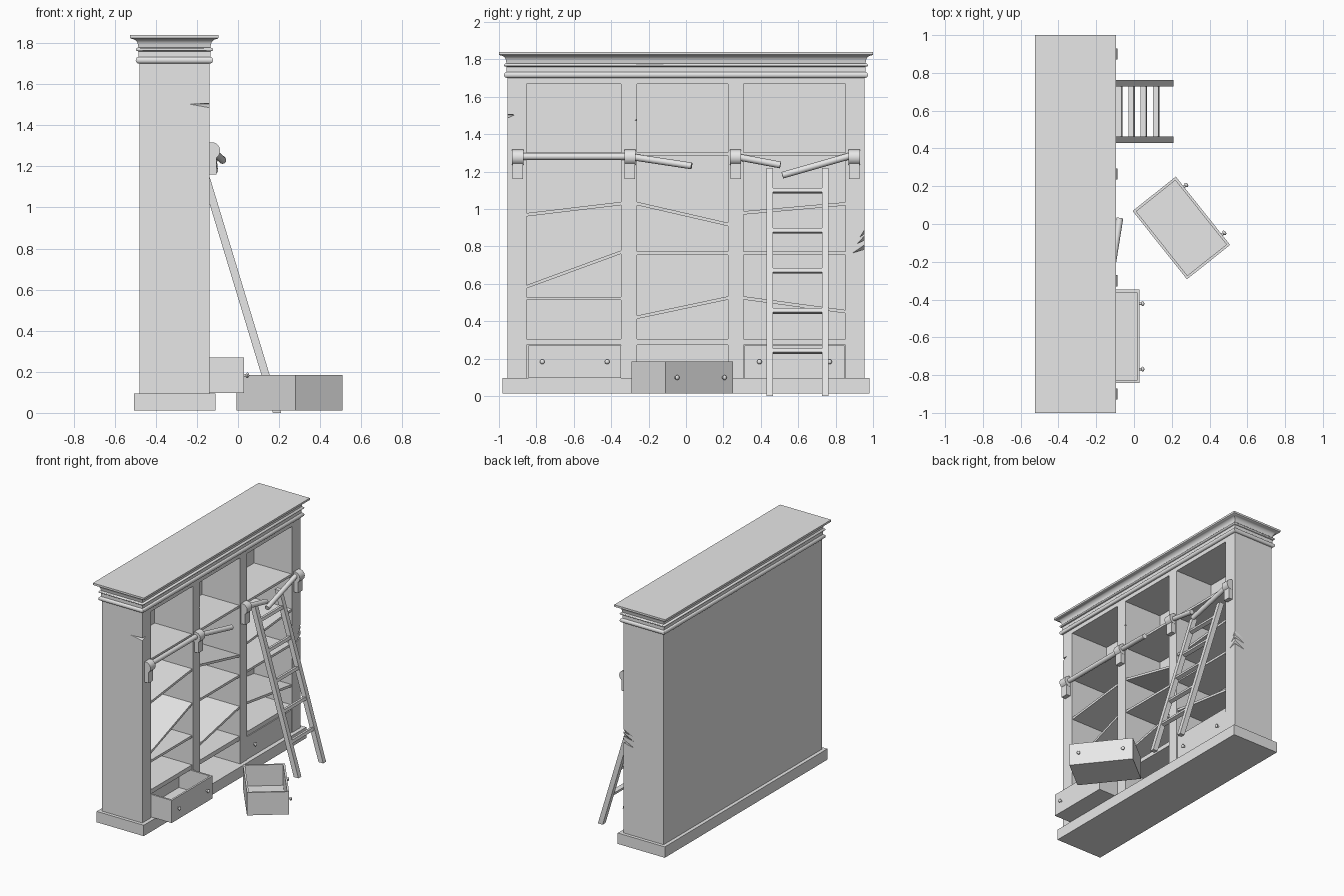
import bpy, bmesh, math
from mathutils import Vector, Matrix

cube = bpy.data.objects.get("Cube")
if cube:
    bpy.data.objects.remove(cube, do_unlink=True)

grey = bpy.data.materials.new("plain grey")
grey.use_nodes = True
grey.diffuse_color = (0.8, 0.8, 0.8, 1)
grey.node_tree.nodes["Principled BSDF"].inputs["Base Color"].default_value = (0.8, 0.8, 0.8, 1)


def finish(name, bm, smooth=False):
    bmesh.ops.recalc_face_normals(bm, faces=bm.faces)
    mesh = bpy.data.meshes.new(name)
    bm.to_mesh(mesh)
    bm.free()
    mesh.materials.append(grey)
    ob = bpy.data.objects.new(name, mesh)
    bpy.context.collection.objects.link(ob)
    if smooth:
        bpy.ops.object.select_all(action='DESELECT')
        ob.select_set(True)
        bpy.context.view_layer.objects.active = ob
        bpy.ops.object.shade_smooth_by_angle(angle=math.radians(35))
    return ob


def add_box(bm, lo, hi):
    lo, hi = Vector(lo), Vector(hi)
    m = Matrix.Translation((lo + hi) / 2) @ Matrix.Diagonal((hi - lo).to_4d())
    m[3][3] = 1
    bmesh.ops.create_cube(bm, size=1, matrix=m)


def box(name, lo, hi):
    bm = bmesh.new()
    add_box(bm, lo, hi)
    return finish(name, bm)


def add_rod(bm, a, b, r, sides=16):
    a, b = Vector(a), Vector(b)
    d = b - a
    m = Matrix.Translation((a + b) / 2) @ d.to_track_quat('Z', 'Y').to_matrix().to_4x4()
    bmesh.ops.create_cone(bm, cap_ends=True, segments=sides, radius1=r, radius2=r,
                          depth=d.length, matrix=m)


def rod(name, a, b, r):
    bm = bmesh.new()
    add_rod(bm, a, b, r)
    return finish(name, bm, True)


BACK, FRONT, SIDE = -0.48, -0.139, 0.955
BASE_TOP, OPEN_TOP, BODY_TOP = 0.095, 1.668, 1.70
BAYS = [(-0.853, -0.347), (-0.262, 0.225), (0.308, 0.852)]

# Carcass: plinth, back, header, uprights
box("plinth", (-0.507, -0.98, 0.012), (-0.11, 0.98, BASE_TOP))
box("back_panel", (BACK, -SIDE, BASE_TOP), (-0.46, SIDE, BODY_TOP))
box("header", (-0.46, -SIDE, OPEN_TOP), (FRONT, SIDE, BODY_TOP))
edges = [-SIDE] + [y for bay in BAYS for y in bay] + [SIDE]
names = ["right_side", "right_divider", "left_divider", "left_side"]
uprights = {n: box(n, (-0.46, edges[2 * i], BASE_TOP), (FRONT, edges[2 * i + 1], OPEN_TOP))
            for i, n in enumerate(names)}

# Cornice: rectangle swept through a moulding profile of (outset, height)
profile = [(0, 1.70)]
for z, r in ((1.717, 0.016), (1.769, 0.009)):
    for k in range(9):
        a = math.pi * (k / 8 - 0.5)
        profile.append((0.004 + 0.014 * math.cos(a), z + r * math.sin(a)))
for k in range(7):
    a = math.pi / 2 * k / 6
    profile.append((0.006 + 0.03 * (1 - math.cos(a)), 1.785 + 0.035 * math.sin(a)))
profile += [(0.045, 1.825), (0.045, 1.84)]
bm = bmesh.new()
rings = []
for d, z in profile:
    x0, x1, y = BACK - d, FRONT + d, SIDE + d
    rings.append([bm.verts.new(p) for p in ((x0, -y, z), (x1, -y, z), (x1, y, z), (x0, y, z))])
for a, b in zip(rings, rings[1:]):
    for i in range(4):
        j = (i + 1) % 4
        bm.faces.new((a[i], a[j], b[j], b[i]))
bm.faces.new(rings[0])
bm.faces.new(rings[-1])
finish("cornice", bm, True)


# Shelves, some fallen at one end: bottom heights at right and left ends
def shelf(name, bay, z0, z1, thick=0.018):
    bm = bmesh.new()
    add_box(bm, (-0.46, bay[0], 0), (FRONT - 0.006, bay[1], thick))
    for v in bm.verts:
        v.co.z += z0 if v.co.y < sum(bay) / 2 else z1
    finish(name, bm)


SHELVES = [[(0.96, 1.02), (0.575, 0.76), (0.512, 0.512)],
           [(1.02, 0.908), (0.755, 0.755), (0.412, 0.515)],
           [(0.97, 1.018), (0.755, 0.755), (0.515, 0.442)]]
for b, (bay, levels) in enumerate(zip(BAYS, SHELVES)):
    shelf(f"drawer_rail_{b}", bay, 0.272, 0.272, 0.033)
    shelf(f"top_shelf_{b}", bay, 1.285, 1.285)
    for i, (z0, z1) in enumerate(levels):
        shelf(f"shelf_{b}_{i}", bay, z0, z1)


# Drawers: open boxes whose front faces local +x, with two knobs
def drawer(name, width, depth, height, front_centre, turn=0):
    bm = bmesh.new()
    w, t = width / 2, 0.014
    add_box(bm, (-depth, -w, 0), (0, w, t))
    add_box(bm, (-t, -w, t), (0, w, height))
    add_box(bm, (-depth, -w, t), (t - depth, w, height))
    for s in (-1, 1):
        ya, yb = sorted((s * w, s * (w - t)))
        add_box(bm, (t - depth, ya, t), (-t, yb, height))
        y, z = s * w * 0.7, height * 0.5
        add_rod(bm, (-0.002, y, z), (0.012, y, z), 0.007, 12)
        bmesh.ops.create_uvsphere(bm, u_segments=12, v_segments=8, radius=0.013,
                                  matrix=Matrix.Translation((0.016, y, z)) @ Matrix.Diagonal((0.7, 1, 1, 1)))
    bm.transform(Matrix.Translation(front_centre) @ Matrix.Rotation(turn, 4, 'Z'))
    finish(name, bm, True)


drawer("open_drawer", 0.495, 0.29, 0.172, (0.03, -0.595, 0.097))
drawer("closed_drawer", 0.535, 0.29, 0.172, (FRONT - 0.002, 0.58, 0.097))
drawer("fallen_drawer", 0.462, 0.292, 0.173, (0.365, 0.07, 0.012), math.radians(38.5))

# Ladder rail brackets: collar with a tongue below
RX, RZ = -0.128, 1.28
for i, y in enumerate((-0.9, -0.3, 0.265, 0.9)):
    bm = bmesh.new()
    add_rod(bm, (RX, y - 0.03, RZ - 0.004), (RX, y + 0.03, RZ - 0.004), 0.041, 20)
    add_box(bm, (FRONT - 0.004, y - 0.028, 1.16), (-0.105, y + 0.028, 1.26))
    finish(f"rail_bracket_{i}", bm, True)

# Broken ladder rail
rod("rail_whole", (RX, -0.9, RZ), (RX, -0.3, RZ), 0.018)
rod("rail_snapped_right", (RX, -0.3, RZ), (-0.075, 0.03, 1.23), 0.018)
rod("rail_snapped_middle", (RX, 0.265, RZ), (-0.115, 0.505, 1.235), 0.018)
rod("rail_snapped_left", (RX, 0.9, 1.29), (-0.115, 0.515, 1.18), 0.018)

# Leaning ladder, feet cut level with the floor
SLOPE = 0.303


def ladder_x(z):
    return 0.19 - SLOPE * z


for side, y in (("right", 0.447), ("left", 0.745)):
    bm = bmesh.new()
    add_box(bm, (-0.02, y - 0.0175, 0), (0.02, y + 0.0175, 1.22))
    for v in bm.verts:
        v.co.x += ladder_x(v.co.z)
    finish(f"ladder_{side}_rail", bm)
for i in range(5):
    z = 0.24 + 0.2145 * i
    bm = bmesh.new()
    add_box(bm, (-0.015, 0.46, -0.011), (0.015, 0.732, 0.011))
    bm.transform(Matrix.Translation((ladder_x(z), 0, z)) @ Matrix.Rotation(-math.atan(SLOPE), 4, 'Y'))
    finish(f"ladder_rung_{i}", bm)


# Splintered notches cut into the front corners of the uprights
def notch(target, y, inward, z, height, side_len, front_len, drop):
    bm = bmesh.new()
    out = Vector((FRONT + 0.004, y - inward * 0.004, z))
    tips = [out + Vector((0, 0, s * height / 2)) for s in (1, -1)]
    tips += [out + Vector((-side_len, 0, drop)), out + Vector((0, inward * front_len, drop))]
    vs = [bm.verts.new(p) for p in tips]
    for f in ((0, 1, 2), (0, 1, 3), (0, 2, 3), (1, 2, 3)):
        bm.faces.new([vs[i] for i in f])
    cutter = finish("notch_cutter", bm)
    cutter.hide_render = True
    cutter.display_type = 'WIRE'
    mod = uprights[target].modifiers.new("notch", 'BOOLEAN')
    mod.operation = 'DIFFERENCE'
    mod.solver = 'EXACT'
    mod.object = cutter
    # Bake the cut so no helper remains
    bpy.context.view_layer.update()
    graph = bpy.context.evaluated_depsgraph_get()
    mesh = bpy.data.meshes.new_from_object(uprights[target].evaluated_get(graph))
    uprights[target].modifiers.clear()
    uprights[target].data = mesh
    bpy.data.objects.remove(cutter, do_unlink=True)


notch("right_side", -SIDE, 1, 1.495, 0.024, 0.11, 0.045, 0.008)
notch("right_divider", BAYS[1][0], -1, 1.475, 0.01, 0.03, 0.02, 0.0)
for z, length in ((0.885, 0.03), (0.85, 0.045), (0.8, 0.07)):
    notch("left_side", SIDE, -1, z, 0.026, 0.1, length, -0.035)
